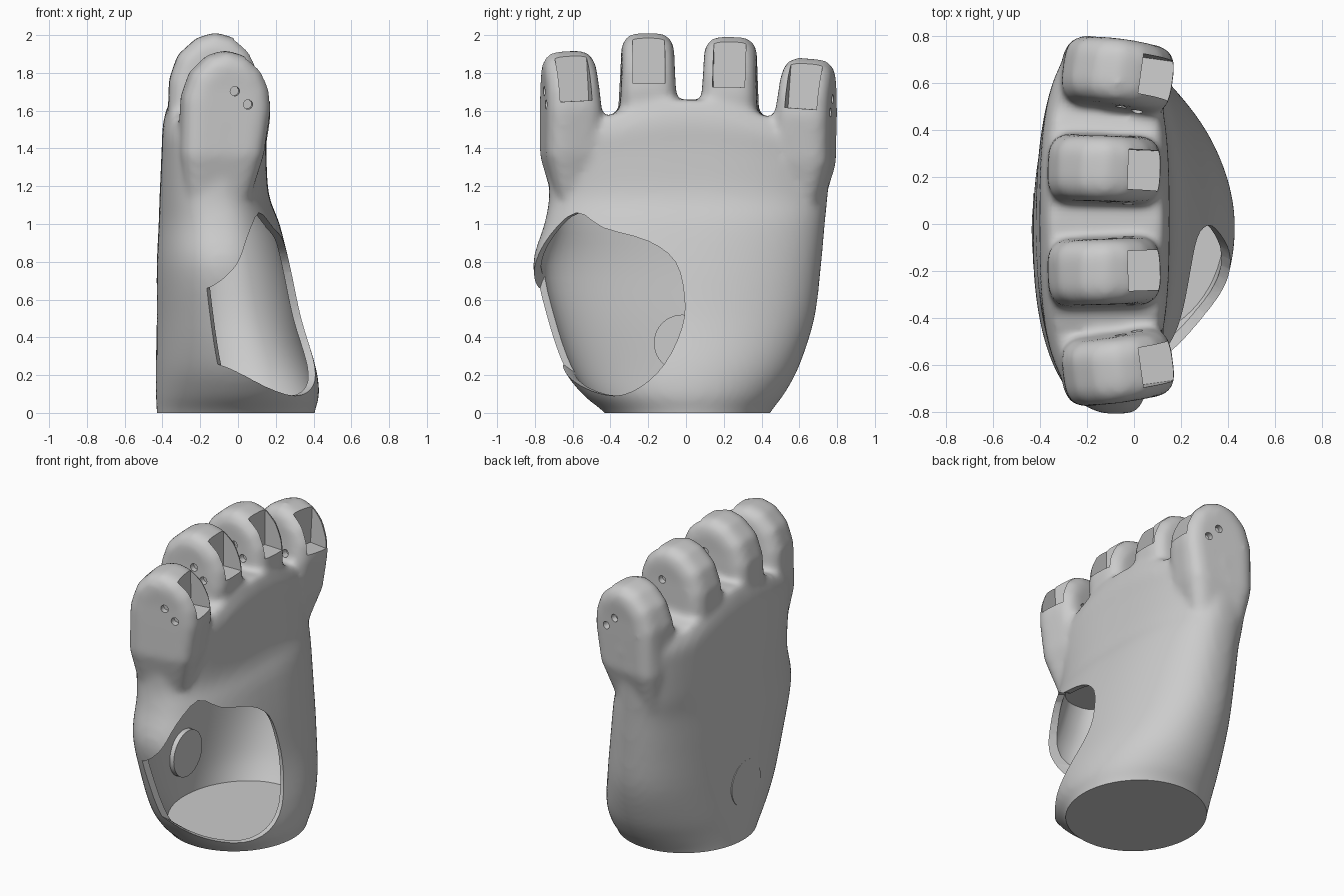
import bpy, bmesh, math
from mathutils import Matrix, Vector

if "Cube" in bpy.data.objects:
    bpy.data.objects.remove(bpy.data.objects["Cube"])

# palm cross-sections: z, back x, palm x, y min, y max, squareness
SECTIONS = [
    (-.10, -.43, .40, -.36, .40, 2.0), (0, -.43, .405, -.43, .445, 2.0),
    (.10, -.435, .43, -.55, .52, 2.0), (.25, -.435, .41, -.66, .60, 2.1),
    (.50, -.43, .335, -.75, .68, 2.2), (.78, -.43, .275, -.81, .715, 2.3),
    (1.0, -.42, .22, -.75, .735, 2.4), (1.15, -.415, .165, -.725, .75, 2.6),
    (1.35, -.405, .15, -.74, .77, 2.8), (1.48, -.395, .15, -.755, .785, 2.8),
    (1.57, -.36, .12, -.72, .74, 2.8)]
# fingers: x shift, extra depth at back, y centre, top z, yaw, lean
FINGERS = [(.015, 0, -.615, 1.92, 8, 3), (-.04, .01, -.2, 2.015, 2, 0),
           (-.04, .01, .235, 1.995, -2, -1), (.015, 0, .645, 1.88, -8, -4)]
FINGER_PROFILE = [(-.28, -.85), (-.325, -.55), (-.315, -.25), (-.27, -.12), (-.18, -.03), (-.08, 0),
                  (.02, -.03), (.10, -.10), (.145, -.2), (.155, -.31), (.12, -.55), (.03, -.85)]
OPENING = [(-.44, 1.06), (-.28, .98), (-.05, .91), (.09, .80), (.15, .62), (.16, .45),
           (.11, .26), (0, .14), (-.17, .09), (-.40, .14), (-.60, .25), (-.74, .38),
           (-.78, .5), (-.75, .65), (-.69, .78), (-.59, .94)]


def spline(pts, closed=False, steps=4):
    """Smooth curve through points of any dimension."""
    n, out = len(pts), []
    get = (lambda i: pts[i % n]) if closed else (lambda i: pts[max(0, min(n - 1, i))])
    for i in range(n if closed else n - 1):
        for k in range(steps):
            t = k / steps
            out.append(tuple(.5 * (2 * b + (c - a) * t + (2 * a - 5 * b + 4 * c - d) * t * t
                                   + (3 * b - a - 3 * c + d) * t ** 3)
                             for a, b, c, d in zip(get(i - 1), get(i), get(i + 1), get(i + 2))))
    return out if closed else out + [tuple(pts[-1])]


def loft(bm, rows, inset=0, count=64):
    rings = []
    for h, x0, x1, y0, y1, n in rows:
        x0, x1, y0, y1 = x0 + inset, x1 - inset, y0 + inset, y1 - inset
        ring = []
        for i in range(count):
            t = math.tau * i / count
            c, s = math.cos(t), math.sin(t)
            x = (x0 + x1) / 2 + (x1 - x0) / 2 * math.copysign(abs(c) ** (2 / n), c)
            y = (y0 + y1) / 2 + (y1 - y0) / 2 * math.copysign(abs(s) ** (2 / n), s)
            arch = .09 * max(0, h - 1.25) / .32 * max(-.3, math.cos(math.pi * y / .85))
            ring.append(bm.verts.new((x, y, h + arch)))
        rings.append(ring)
    for a, b in zip(rings, rings[1:]):
        for i in range(count):
            j = (i + 1) % count
            bm.faces.new((a[i], a[j], b[j], b[i]))
    # caps fan to a centre line so the arched top stays clean
    for ring in (rings[0], rings[-1]):
        h = count // 2
        q = count // 4
        for i in range(h):
            a, b = ring[(q + i) % count], ring[(q + i + 1) % count]
            c, d = ring[(q - i - 1) % count], ring[(q - i) % count]
            bm.faces.new([v for k, v in enumerate((a, b, c, d)) if v not in (a, b, c, d)[:k]])


def prism(bm, points, vector, bevel=0):
    base = [bm.verts.new(p) for p in points]
    top = [bm.verts.new(Vector(p) + vector) for p in points]
    n = len(base)
    faces = [bm.faces.new(base[::-1]), bm.faces.new(top)]
    rim = [e for f in faces for e in f.edges]
    faces += [bm.faces.new((base[i], base[(i + 1) % n], top[(i + 1) % n], top[i])) for i in range(n)]
    bmesh.ops.recalc_face_normals(bm, faces=faces)
    if bevel:
        bmesh.ops.bevel(bm, geom=rim, offset=bevel, segments=4, profile=.5, affect='EDGES')


def box(bm, lo, hi, mat=Matrix()):
    lo, hi = Vector(lo), Vector(hi)
    m = mat @ Matrix.Translation((lo + hi) / 2) @ Matrix.Diagonal((*(hi - lo), 1))
    bmesh.ops.create_cube(bm, size=1, matrix=m)


def cylinder(bm, r, depth, mat, sides=16):
    bmesh.ops.create_cone(bm, cap_ends=True, segments=sides, radius1=r, radius2=r,
                          depth=depth, matrix=mat)


def finish(bm, name):
    me = bpy.data.meshes.new(name)
    bmesh.ops.recalc_face_normals(bm, faces=bm.faces)
    bm.to_mesh(me)
    bm.free()
    ob = bpy.data.objects.new(name, me)
    bpy.context.collection.objects.link(ob)
    return ob


# palm and finger stubs, fused into one smooth skin
rows = spline(SECTIONS)
bm = bmesh.new()
loft(bm, rows)
mats = []
for dx, back, y, top, yaw, lean in FINGERS:
    m = (Matrix.Translation((dx, y, top)) @ Matrix.Rotation(math.radians(yaw), 4, 'Z')
         @ Matrix.Rotation(math.radians(lean), 4, 'X'))
    mats.append(m)
    part = bmesh.new()
    prism(part, [(px - back * (px < -.2), -.14, pz) for px, pz in FINGER_PROFILE],
          Vector((0, .28, 0)), .085)
    for z in (-.2, -.31, -.55):
        bmesh.ops.bisect_plane(part, geom=part.verts[:] + part.edges[:] + part.faces[:],
                               plane_co=(0, 0, z), plane_no=(0, 0, 1))
    for v in part.verts:    # flare into the web, then taper inside the palm
        z = -v.co.z
        v.co.y *= 1 + .12 * max(0, min(1, (z - .2) / .3)) - 1.6 * max(0, z - .56)
    part.transform(m)
    tmp = bpy.data.meshes.new("stub")
    part.to_mesh(tmp)
    part.free()
    bm.from_mesh(tmp)
    bpy.data.meshes.remove(tmp)
hand = finish(bm, "hand_shell")
mod = hand.modifiers.new("fuse", 'REMESH')
mod.mode, mod.voxel_size = 'VOXEL', .02
mod = hand.modifiers.new("soften", 'SMOOTH')
mod.factor, mod.iterations = .5, 10

# hollow inside, thumb opening, flat base
cutters = []
bm = bmesh.new()
loft(bm, [r for r in rows if .06 < r[0] < 1.12], .042)
cutters.append(finish(bm, "cavity_cutter"))
bm = bmesh.new()
n, u = Vector((.86, -.515, 0)), Vector((.515, .86, 0))
prism(bm, [n * (.176 - .106 * a) + u * a + Vector((0, 0, z)) for a, z in spline(OPENING, True, 3)],
      n * .8)
cutters.append(finish(bm, "opening_cutter"))
bm = bmesh.new()
box(bm, (-1, -1, -1), (1, 1, 0))
cutters.append(finish(bm, "base_cutter"))

# fingertip slots and side pin holes
bm = bmesh.new()
for m in mats:
    box(bm, (.015, -.085, -.27), (.3, .085, .1), m)
    for side in (-1, 1):
        for px, pz in ((-.05, -.21), (.02, -.28)):
            cylinder(bm, .025, .06, m @ Matrix.Translation((px, side * .135, pz))
                     @ Matrix.Rotation(math.pi / 2, 4, 'X'))
cutters.append(finish(bm, "finger_cutter"))

for c in cutters:
    c.hide_render = True
    mod = hand.modifiers.new(c.name, 'BOOLEAN')
    mod.operation, mod.solver, mod.object = 'DIFFERENCE', 'EXACT', c
dg = bpy.context.evaluated_depsgraph_get()
dg.update()
result = bpy.data.meshes.new_from_object(hand.evaluated_get(dg))
hand.modifiers.clear()
hand.data = result
for c in cutters:
    bpy.data.objects.remove(c)

# round cover in the back wall, standing proud inside
bm = bmesh.new()
cylinder(bm, .15, .075, Matrix.Translation((-.3925, -.02, .37))
         @ Matrix.Rotation(math.pi / 2, 4, 'Y'), 40)
cover = finish(bm, "wrist_cover")

for ob in (hand, cover):
    bpy.ops.object.select_all(action='DESELECT')
    ob.select_set(True)
    bpy.context.view_layer.objects.active = ob
    bpy.ops.object.shade_smooth_by_angle(angle=math.radians(35))
